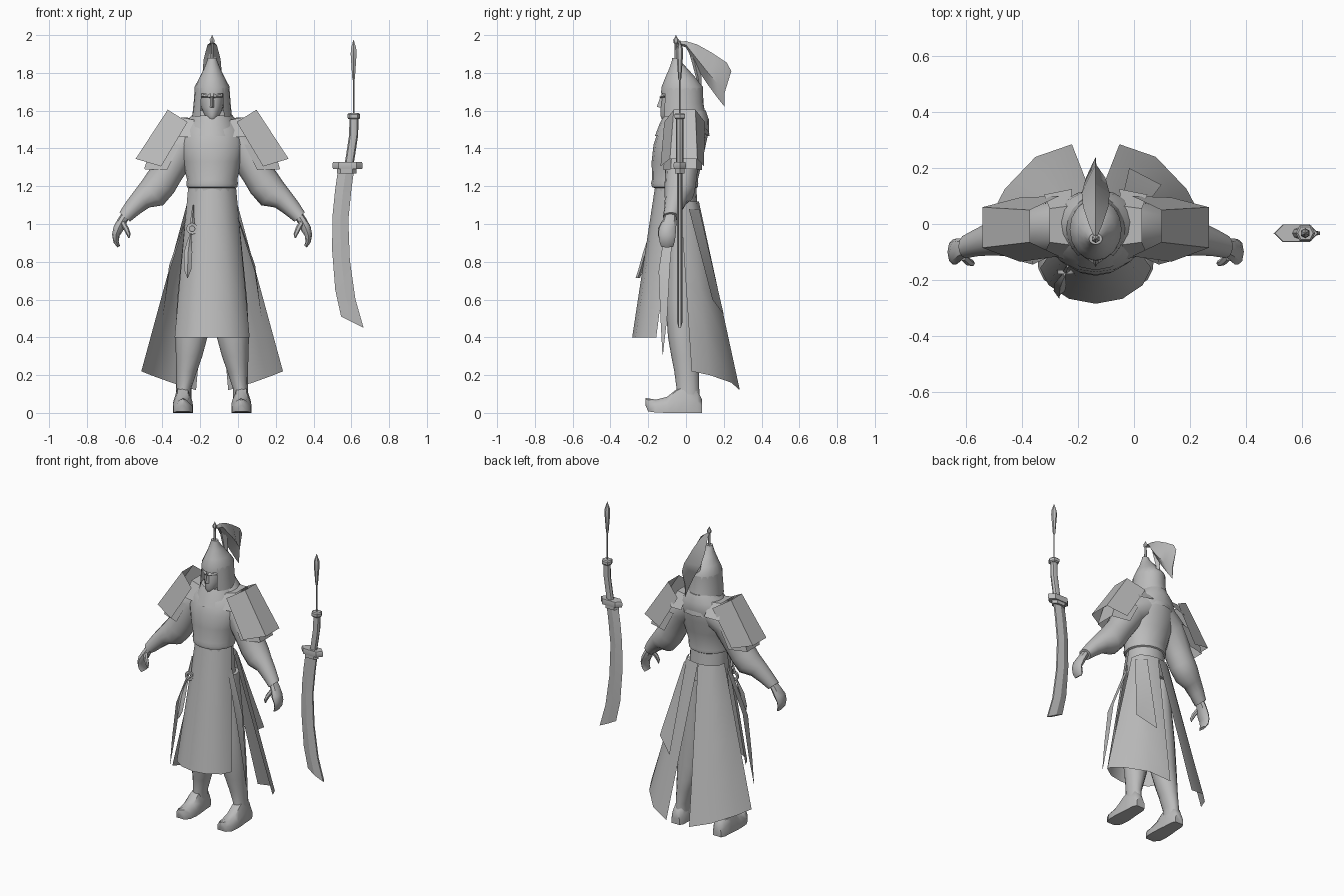
import bpy, bmesh, math
from mathutils import Vector

CX = -0.137          # figure stands left of centre, weapon to the right
GREY = bpy.data.materials.new("plain grey")
GREY.diffuse_color = (0.5, 0.5, 0.5, 1)


def loft(name, rings, closed=True, caps=True, side=1, off=CX, angle=40):
    """Skin a list of equal-length point rings; side=-1 mirrors in x."""
    bm = bmesh.new()
    rows = [[bm.verts.new((off + side * p[0], p[1], p[2])) for p in r] for r in rings]
    n = len(rows[0])
    for a, b in zip(rows, rows[1:]):
        for i in range(n if closed else n - 1):
            j = (i + 1) % n
            bm.faces.new((a[i], a[j], b[j], b[i]))
    if closed and caps:
        bm.faces.new(rows[0])
        bm.faces.new(rows[-1])
    bmesh.ops.remove_doubles(bm, verts=bm.verts, dist=0.0005)
    bmesh.ops.recalc_face_normals(bm, faces=bm.faces)
    me = bpy.data.meshes.new(name)
    bm.to_mesh(me)
    bm.free()
    me.materials.append(GREY)
    ob = bpy.data.objects.new(name, me)
    bpy.context.collection.objects.link(ob)
    bpy.ops.object.select_all(action='DESELECT')
    ob.select_set(True)
    bpy.context.view_layer.objects.active = ob
    bpy.ops.object.shade_smooth_by_angle(angle=math.radians(angle))
    return ob


def oval(z, hw, front, back, n=16, gap=0, x=0):
    """Horizontal oval ring; gap (radians each side) leaves the front open."""
    cy, ry = (front + back) / 2, (back - front) / 2
    m = n if not gap else n - 1
    out = []
    for i in range(n):
        a = gap + (2 * math.pi - 2 * gap) * i / m
        out.append((x + hw * math.sin(a), cy - ry * math.cos(a), z))
    return out


def tube(path, n=10):
    """Rings along a path of (x, y, z, radius, y radius)."""
    rings = []
    for k, (x, y, z, r, ry) in enumerate(path):
        a, b = path[max(k - 1, 0)], path[min(k + 1, len(path) - 1)]
        d = Vector((b[0] - a[0], 0, b[2] - a[2])).normalized()
        rings.append([(x + d.z * r * math.cos(t), y + ry * math.sin(t), z - d.x * r * math.cos(t))
                      for t in (2 * math.pi * i / n for i in range(n))])
    return rings


def between(top, bottom, steps=4):
    """Straight rows from a top edge to a bottom edge."""
    return [[tuple(Vector(p).lerp(Vector(q), k / steps)) for p, q in zip(top, bottom)]
            for k in range(steps + 1)]


# Torso with overhanging belt line
loft("torso", [oval(*r) for r in (
    (1.0, .128, -.155, .07), (1.1, .125, -.16, .06), (1.19, .12, -.165, .055),
    (1.195, .133, -.18, .062), (1.215, .137, -.185, .065), (1.235, .133, -.18, .063),
    (1.33, .157, -.182, .085), (1.42, .18, -.172, .105), (1.5, .165, -.145, .122),
    (1.55, .13, -.11, .122), (1.6, .085, -.08, .105))])

# Head, nose, and the hood cloth framing the face
loft("face", [oval(*r) for r in (
    (1.5, .05, -.08, .03), (1.555, .03, -.128, .03), (1.575, .043, -.136, .04),
    (1.62, .06, -.135, .06), (1.66, .066, -.13, .07), (1.72, .068, -.125, .07))])
loft("nose", [[(-.013, -.128, 1.615), (0, -.155, 1.62), (.013, -.128, 1.615)],
              [(-.008, -.125, 1.675), (0, -.135, 1.675), (.008, -.125, 1.675)]])
for s in (1, -1):
    loft("brow", [[(.008, -.126, 1.665), (.008, -.142, 1.672), (.008, -.126, 1.69)],
                  [(.055, -.09, 1.67), (.055, -.108, 1.678), (.055, -.09, 1.69)]], side=s)
loft("hood", [oval(z, hw, f, b, 17, .64) for z, hw, f, b in (
    (1.72, .092, -.13, .09), (1.64, .098, -.135, .092), (1.57, .105, -.138, .105))], closed=False)
loft("hood_collar", [oval(*r) for r in (
    (1.575, .104, -.118, .103), (1.53, .125, -.14, .118), (1.465, .145, -.165, .124))], caps=False)

# Helmet with spike
loft("helmet", [oval(*r) for r in (
    (1.69, .092, -.132, .09), (1.725, .093, -.13, .09), (1.77, .07, -.112, .055),
    (1.82, .045, -.09, .01), (1.865, .026, -.075, -.03), (1.88, .024, -.073, -.033))])
loft("helmet_spike", [oval(z, r, -.053 - r, -.053 + r, 6) for z, r in (
    (1.875, .009), (1.955, .007), (1.96, .013), (1.975, .015), (1.985, .008), (2.0, .001))])

# Horsehair plume falling backwards
loft("plume", [[(-w, y, (t * .4 + b * .6)), (0, y + e, t), (w, y, (t * .4 + b * .6)), (0, y, b)]
               for y, e, t, b, w in (
    (-.045, 0, 1.965, 1.95, .006), (0, 0, 1.968, 1.935, .025), (.06, 0, 1.95, 1.82, .045),
    (.11, .03, 1.905, 1.745, .05), (.165, .05, 1.855, 1.67, .035), (.205, .035, 1.81, 1.62, .003))])
loft("plume_strand", [[(-w, y, z), (0, y + w, z), (w, y, z), (0, y - w * .6, z)] for y, z, w in (
    (.01, 1.94, .006), (.045, 1.86, .025), (.065, 1.77, .018), (.077, 1.65, .001))])

# Front apron
angles = [-1.45, -1.0, -.5, 0, .5, 1.0, 1.45]
loft("front_apron", between(
    [(.128 * math.sin(a), -.04 - .125 * math.cos(a), 1.19) for a in angles],
    [(.2 * math.sin(a), -.14 - .145 * math.cos(a), .4) for a in angles]), closed=False)

for s in (1, -1):
    # Split back skirt, one half per side
    loft("back_skirt", between(
        [(.13, -.03, 1.12), (.115, .025, 1.12), (.075, .055, 1.12), (0, .068, 1.12)],
        [(.375, .03, .22), (.325, .125, .2), (.215, .24, .16), (.085, .285, .12)]), closed=False, side=s)
    # Narrow hanging side strips
    loft("side_strip", [[(.128, -.1, 1.05), (.133, -.06, 1.05)],
                        [(.225, -.145, .75), (.228, -.085, .78)],
                        [(.262, -.135, .5), (.262, -.1, .5)],
                        [(.285, -.125, .31), (.285, -.122, .31)]], closed=False, side=s)

    # Legs and boots
    loft("leg", [oval(z, w, f, b, 12, 0, x) for x, z, w, f, b in (
        (.075, 1.0, .07, -.1, .05), (.095, .6, .09, -.11, .065), (.11, .4, .085, -.095, .065),
        (.122, .3, .07, -.078, .07), (.135, .22, .055, -.062, .07), (.15, .13, .04, -.05, .07),
        (.152, .05, .042, -.06, .075))], side=s)
    loft("boot", [[(.155 - w, y, lo), (.155 - w, y, lo + (hi - lo) * .5), (.155 - w * .55, y, hi - .008),
                   (.155, y, hi), (.155 + w * .55, y, hi - .008), (.155 + w, y, lo + (hi - lo) * .5),
                   (.155 + w, y, lo)] for y, w, lo, hi in (
        (.085, .03, 0, .07), (.06, .042, 0, .12), (0, .045, 0, .15), (-.05, .05, 0, .125),
        (-.1, .053, 0, .085), (-.16, .05, .002, .07), (-.2, .03, .008, .077),
        (-.215, .006, .04, .08))], side=s)

    # Sleeve, hand and thumb
    loft("sleeve", tube([(.08, 0, 1.46, .09, .1), (.17, -.015, 1.4, .1, .095),
                         (.24, -.025, 1.27, .085, .085), (.275, -.03, 1.215, .088, .083),
                         (.315, -.035, 1.165, .086, .08), (.37, -.05, 1.135, .06, .062),
                         (.42, -.065, 1.085, .048, .05), (.463, -.08, 1.037, .037, .042)], 12), side=s)
    loft("hand", tube([(.455, -.082, 1.05, .024, .03), (.477, -.088, 1.015, .025, .037),
                       (.497, -.098, .975, .027, .046), (.51, -.1, .94, .02, .045),
                       (.508, -.1, .905, .014, .04), (.495, -.1, .88, .008, .032)], 8), side=s)
    loft("thumb", tube([(.475, -.115, 1.01, .014, .016), (.455, -.135, .975, .014, .014),
                        (.442, -.14, .945, .011, .011), (.44, -.14, .925, .003, .003)], 6), side=s)

    # Shoulder guard: faceted outer shell, lower lame and shoulder plate
    loft("shoulder_guard", [
        [(.13, -.115, 1.54), (.235, -.065, 1.605), (.235, .05, 1.605), (.13, .1, 1.54)],
        [(.27, -.135, 1.305), (.405, -.085, 1.345), (.405, .06, 1.345), (.27, .095, 1.305)]],
        closed=False, side=s, angle=15)
    loft("lower_lame", [
        [(.17, -.11, 1.42), (.32, -.075, 1.42), (.32, .055, 1.42), (.17, .085, 1.42)],
        [(.24, -.12, 1.285), (.36, -.08, 1.29), (.36, .055, 1.29), (.24, .085, 1.285)]],
        closed=False, side=s, angle=15)
    loft("shoulder_plate", [
        [(.085, -.13, 1.46), (.09, -.075, 1.55), (.09, .065, 1.56), (.085, .125, 1.48)],
        [(.185, -.11, 1.46), (.165, -.065, 1.565), (.165, .055, 1.565), (.185, .105, 1.47)]],
        closed=False, side=s, angle=15)

# Single cloth panel over the back skirt
loft("back_panel", between([(.09, .07, 1.08), (.14, .015, 1.08)],
                           [(.12, .2, .52), (.235, .14, .6)], 2), closed=False)

# Waist pendant: strap, ring and tassel
N = 16
loft("pendant_ring", [[(-.106 + r * math.sin(2 * math.pi * i / N), y,
                        .975 + r * math.cos(2 * math.pi * i / N)) for i in range(N)]
                      for r, y in ((.015, -.178), (.03, -.178), (.03, -.165), (.015, -.165), (.015, -.178))],
     caps=False)
loft("pendant_strap", [[(x - w, y, z), (x, y - .008, z), (x + w, y, z), (x, y + .008, z)]
                       for x, y, z, w in ((-.1, -.15, 1.1, .004), (-.106, -.17, 1.0, .012))])
loft("pendant_tassel", [[(x - w, y, z), (x, y - .012, z), (x + w, y, z), (x, y + .012, z)]
                        for x, y, z, w in ((-.112, -.178, .95, .004), (-.12, -.195, .91, .012),
                                           (-.127, -.215, .85, .022), (-.13, -.24, .76, .02),
                                           (-.13, -.255, .715, .002))])

# Sabre: blade, guard, grip, pommel and tassel, floating at the side
SY = -.033
loft("sabre_blade", [[(l, SY, zl), ((l + r) / 2, SY - .014, (zl + zr) / 2), (r, SY - .006, zr),
                      (r, SY + .006, zr), ((l + r) / 2, SY + .014, (zl + zr) / 2)]
                     for l, zl, r, zr in (
    (.53, 1.29, .615, 1.29), (.514, 1.18, .6, 1.18), (.501, 1.05, .584, 1.02), (.498, .865, .592, .81),
    (.515, .65, .622, .6), (.546, .51, .665, .45))], off=0, angle=25)


def block(name, x, hx, hy, levels):
    """Stack of six-sided pointed plates for the sabre fittings."""
    loft(name, [[(x - hx * k, SY, z), (x - hx * k * .6, SY - hy * k, z), (x + hx * k * .6, SY - hy * k, z),
                 (x + hx * k, SY, z), (x + hx * k * .6, SY + hy * k, z), (x - hx * k * .6, SY + hy * k, z)]
                for z, k in levels], off=0, angle=25)


block("sabre_guard", .58, .08, .032, ((1.29, .95), (1.3, 1), (1.32, 1), (1.327, .95)))
block("sabre_collar", .575, .052, .025, ((1.268, 1), (1.29, 1)))
block("sabre_pommel", .613, .034, .028, ((1.555, .8), (1.562, 1), (1.58, 1), (1.587, .8)))
loft("sabre_grip", [[(x + .024 * math.cos(t), SY + .02 * math.sin(t), z)
                     for t in (math.pi * i / 4 for i in range(8))]
                    for x, z in ((.589, 1.32), (.6, 1.39), (.612, 1.47), (.614, 1.56))], off=0)
loft("sabre_tassel", [oval(z, r, SY - r, SY + r, 6, 0, .612) for z, r in (
    (1.58, .004), (1.76, .004), (1.77, .008), (1.9, .018), (1.93, .016), (1.975, .001))], off=0)
